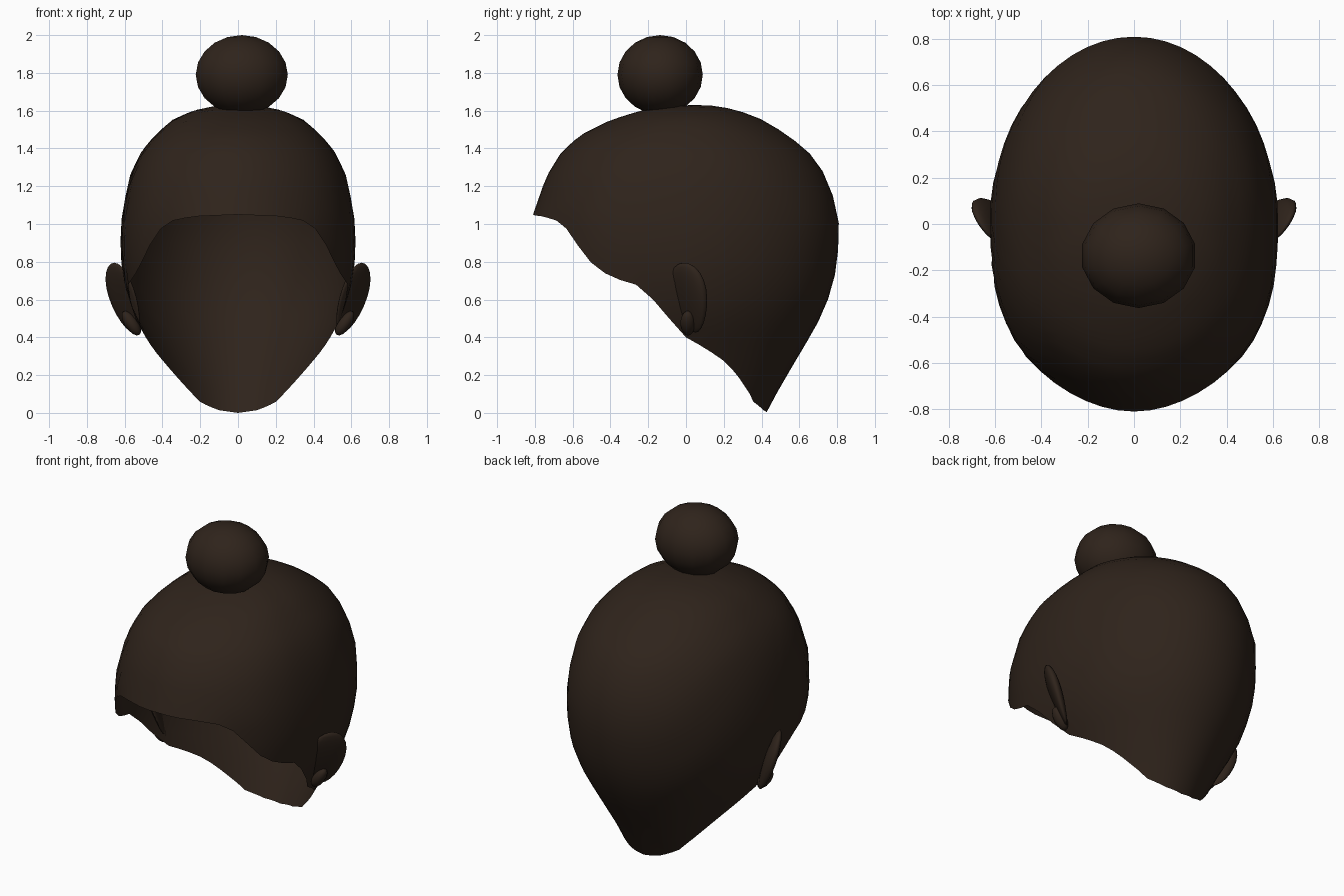
import bpy, bmesh, math
from mathutils import Matrix, Vector

if "Cube" in bpy.data.objects:
    bpy.data.objects.remove(bpy.data.objects["Cube"])

hair = bpy.data.materials.new("dark_brown_hair")
hair.diffuse_color = (0.028, 0.017, 0.011, 1)
hair.use_nodes = True
hair.node_tree.nodes["Principled BSDF"].inputs["Base Color"].default_value = hair.diffuse_color

# Horizontal sections of the head: height, front y, back y, half width
SECTIONS = [
    (1.63, 0.05, 0.05, 0.0), (1.625, -0.10, 0.17, 0.12), (1.60, -0.24, 0.28, 0.24),
    (1.55, -0.40, 0.41, 0.35), (1.47, -0.56, 0.54, 0.44), (1.38, -0.66, 0.65, 0.515),
    (1.25, -0.74, 0.745, 0.575), (1.05, -0.81, 0.81, 0.615), (0.85, -0.81, 0.805, 0.625),
    (0.67, -0.80, 0.78, 0.60), (0.50, -0.77, 0.71, 0.545), (0.35, -0.70, 0.625, 0.46),
    (0.15, -0.60, 0.505, 0.36), (0.0, -0.50, 0.425, 0.30)]

# Hairline: angle from the back of the head, height
HEM = [(0, 0.0), (20, 0.015), (38, 0.055), (53, 0.15), (69, 0.27), (90, 0.40), (98, 0.52),
       (107, 0.67), (120, 0.72), (129, 0.80), (138, 0.93), (144, 1.01), (158, 1.04), (180, 1.05)]


def lerp_table(table, x):
    for (x0, v0), (x1, v1) in zip(table, table[1:]):
        if x0 <= x <= x1:
            return v0 + (v1 - v0) * (x - x0) / (x1 - x0)
    return table[-1][1]


def section(s):
    i = min(int(s), len(SECTIONS) - 2)
    f = s - i
    return [a + (b - a) * f for a, b in zip(SECTIONS[i], SECTIONS[i + 1])]


DEPTH = [(-z[0], i) for i, z in enumerate(SECTIONS)]


def head_point(theta, s):
    z, front, back, w = section(s)
    mid = 0.05 * max(0, 1 - s / 5)
    c, sn = math.cos(theta), math.sin(theta)
    if c < 0:
        w *= 1 + 0.06 * math.sin(2 * theta) ** 2
    return Vector((w * sn, mid + c * ((back - mid) if c > 0 else (mid - front)), z))


def finish(bm, name):
    bmesh.ops.recalc_face_normals(bm, faces=bm.faces)
    mesh = bpy.data.meshes.new(name)
    bm.to_mesh(mesh)
    bm.free()
    ob = bpy.data.objects.new(name, mesh)
    bpy.context.collection.objects.link(ob)
    mesh.materials.append(hair)
    for p in mesh.polygons:
        p.use_smooth = True
    return ob


# Open hair shell, lofted from the crown down to the hairline
COLS, ROWS = 56, 18
bm = bmesh.new()
crown = bm.verts.new(head_point(0, 0))
columns = []
for i in range(COLS):
    theta = 2 * math.pi * i / COLS
    deg = math.degrees(theta)
    s_end = lerp_table(DEPTH, -lerp_table(HEM, min(deg, 360 - deg)))
    columns.append([bm.verts.new(head_point(theta, s_end * j / ROWS)) for j in range(1, ROWS + 1)])
for a, b in zip(columns, columns[1:] + columns[:1]):
    bm.faces.new((crown, a[0], b[0]))
    for j in range(ROWS - 1):
        bm.faces.new((a[j], a[j + 1], b[j + 1], b[j]))
finish(bm, "hair_shell")

# Top bun
bm = bmesh.new()
bmesh.ops.create_uvsphere(bm, u_segments=14, v_segments=10, radius=1,
                          matrix=Matrix.Translation((0.02, -0.137, 1.79)) @ Matrix.Diagonal((0.25, 0.226, 0.21, 1)))
finish(bm, "top_bun")

# Hair folds flaring out over the ears, wide at the back and top
for side, name in ((1, "ear_fold_right"), (-1, "ear_fold_left")):
    bm = bmesh.new()
    bmesh.ops.create_uvsphere(bm, u_segments=16, v_segments=12, radius=1)
    for v in bm.verts:
        x, y, z = v.co
        z_pos = 0.61 + 0.185 * z
        taper = 0.8 + 0.2 * z
        base = 0.565 + 0.045 * z
        v.co = (side * (base + (0.075 + 0.035 * y) * (1 + x) * (0.85 + 0.15 * z) * 0.6 + 0.045 * y),
                0.02 + 0.115 * y * taper - 0.03 * z, z_pos)
    finish(bm, name)

    # Small lobe-shaped curl below the fold
    bm = bmesh.new()
    bmesh.ops.create_uvsphere(bm, u_segments=12, v_segments=8, radius=1,
                              matrix=Matrix.Translation((side * 0.565, 0.01, 0.475))
                              @ Matrix.Rotation(side * 0.6, 4, 'Y')
                              @ Matrix.Diagonal((0.035, 0.04, 0.075, 1)))
    finish(bm, name.replace("fold", "curl"))
